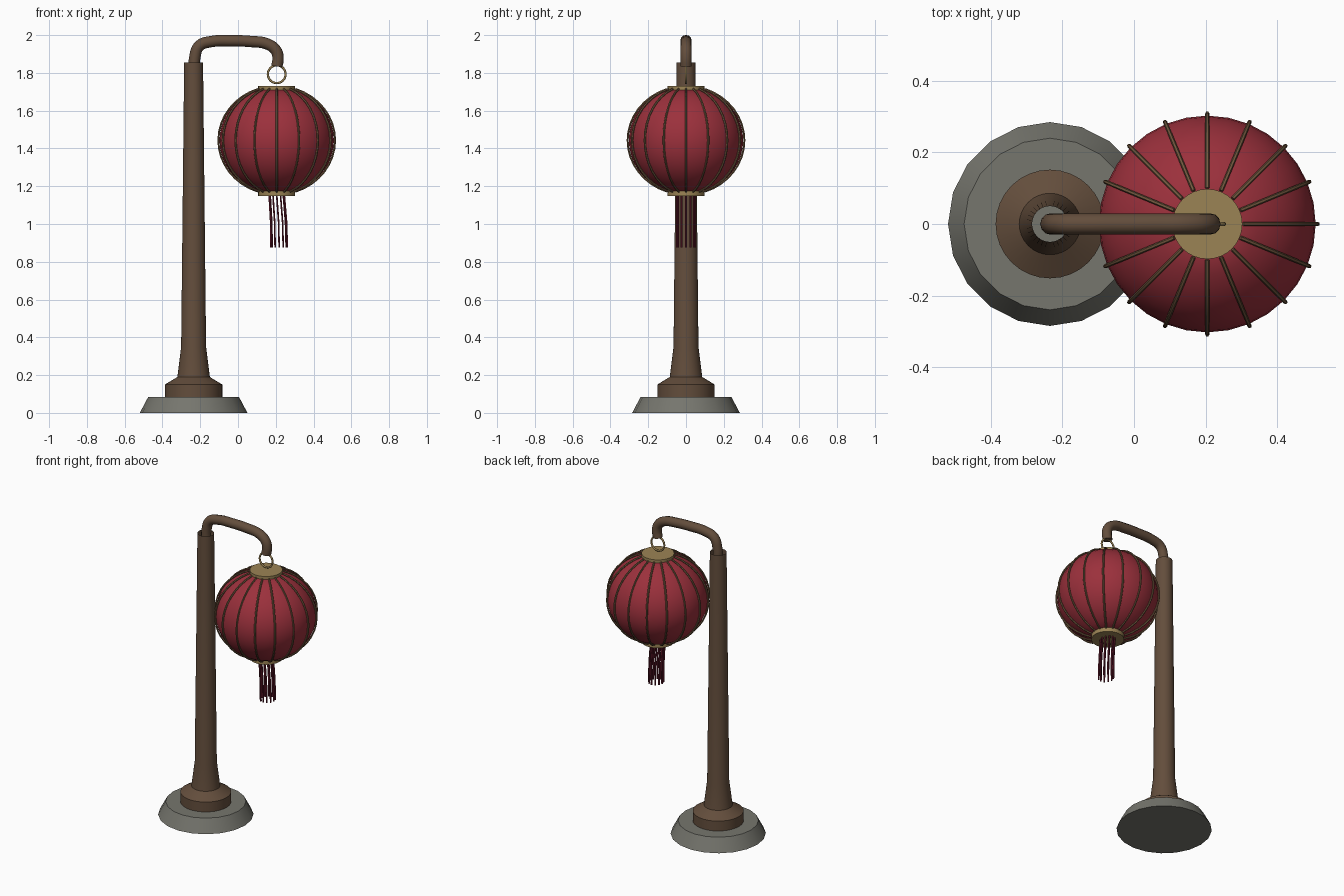
import bpy, math
from mathutils import Vector

if "Cube" in bpy.data.objects:
    bpy.data.objects.remove(bpy.data.objects["Cube"])

PX = -0.235   # post axis
LX = 0.205    # lantern axis
TAU = 2 * math.pi


def material(name, rgb):
    m = bpy.data.materials.new(name)
    m.diffuse_color = (*rgb, 1)
    m.use_nodes = True
    m.node_tree.nodes["Principled BSDF"].inputs["Base Color"].default_value = m.diffuse_color
    return m


WOOD = material("brown_wood", (0.125, 0.075, 0.045))
STONE = material("grey_stone", (0.18, 0.18, 0.155))
RED = material("red_paper", (0.33, 0.03, 0.045))
GOLD = material("gold_metal", (0.33, 0.23, 0.09))
RIB = material("bronze_rib", (0.17, 0.10, 0.05))
SILK = material("dark_red_silk", (0.15, 0.012, 0.03))


def finish(obj, mat, angle=35):
    obj.data.materials.append(mat)
    bpy.ops.object.select_all(action='DESELECT')
    obj.select_set(True)
    bpy.context.view_layer.objects.active = obj
    bpy.ops.object.shade_smooth_by_angle(angle=math.radians(angle))
    return obj


def lathe(name, x, profile, n, mat, caps=True, angle=35):
    """Revolve (radius, z) points, listed bottom to top, around a vertical axis."""
    verts = [(x + r * math.cos(TAU * i / n), r * math.sin(TAU * i / n), z)
             for r, z in profile for i in range(n)]
    faces = [(k * n + i, k * n + (i + 1) % n, (k + 1) * n + (i + 1) % n, (k + 1) * n + i)
             for k in range(len(profile) - 1) for i in range(n)]
    if caps:
        faces.append(tuple(reversed(range(n))))
        faces.append(tuple(range(len(verts) - n, len(verts))))
    mesh = bpy.data.meshes.new(name)
    mesh.from_pydata(verts, [], faces)
    obj = bpy.data.objects.new(name, mesh)
    bpy.context.collection.objects.link(obj)
    return finish(obj, mat, angle)


def tubes(name, paths, radius, mat, sides=2, smooth=False):
    """Sweep a round section along each path and turn the result into a mesh."""
    cu = bpy.data.curves.new(name, 'CURVE')
    cu.dimensions = '3D'
    cu.bevel_depth = radius
    cu.bevel_resolution = sides
    cu.use_fill_caps = True
    for pts in paths:
        if smooth:
            sp = cu.splines.new('BEZIER')
            sp.resolution_u = 5
            sp.bezier_points.add(len(pts) - 1)
            for bp, p in zip(sp.bezier_points, pts):
                bp.co = p
                bp.handle_left_type = bp.handle_right_type = 'AUTO'
        else:
            sp = cu.splines.new('POLY')
            sp.points.add(len(pts) - 1)
            for q, p in zip(sp.points, pts):
                q.co = (*p, 1)
    obj = bpy.data.objects.new(name, cu)
    bpy.context.collection.objects.link(obj)
    bpy.ops.object.select_all(action='DESELECT')
    obj.select_set(True)
    bpy.context.view_layer.objects.active = obj
    bpy.ops.object.convert(target='MESH')
    obj = bpy.context.view_layer.objects.active
    obj.data.materials.clear()
    return finish(obj, mat, 50)


# Stone foot and hollow, tapered wooden post
lathe("stone_base", PX, [(0.285, 0), (0.24, 0.085)], 20, STONE)
lathe("post", PX, [(0.152, 0.08), (0.152, 0.15), (0.086, 0.19), (0.066, 0.35),
                   (0.05, 1.855)], 32, WOOD, caps=False)

# Bent arm
arm = [(-0.232, 1.80), (-0.229, 1.88), (-0.205, 1.943), (-0.14, 1.966), (-0.04, 1.97),
       (0.07, 1.966), (0.155, 1.953), (0.2, 1.92), (0.212, 1.88), (0.206, 1.835)]
tubes("arm", [[(x, 0, z) for x, z in arm]], 0.03, WOOD, sides=4, smooth=True)

# Hanging ring
bpy.ops.mesh.primitive_torus_add(location=(LX, 0, 1.793), rotation=(math.pi / 2, 0, 0),
                                 major_radius=0.047, minor_radius=0.006,
                                 major_segments=24, minor_segments=8)
ring = bpy.context.object
ring.name = "hanging_ring"
finish(ring, GOLD, 60)


# Lantern body and ribs share one elliptical outline
def outline(rx, rz, steps):
    a = math.radians(71)
    return [(rx * math.cos(t), 1.443 + rz * math.sin(t))
            for t in (-a + 2 * a * k / steps for k in range(steps + 1))]


lathe("lantern_body", LX, outline(0.303, 0.283, 16), 32, RED, angle=60)
ribs = [[(LX + r * math.cos(TAU * i / 16), r * math.sin(TAU * i / 16), z)
         for r, z in outline(0.309, 0.287, 16)] for i in range(16)]
tubes("lantern_ribs", ribs, 0.006, RIB, sides=1)

# Caps
lathe("top_cap", LX, [(0.098, 1.69), (0.098, 1.73)], 32, GOLD)
lathe("bottom_cap", LX, [(0.098, 1.148), (0.098, 1.19)], 32, GOLD)

# Tassel strands, swaying slightly sideways
strands = []
for i in range(12):
    c, s = math.cos(TAU * i / 12), math.sin(TAU * i / 12)
    strands.append([(LX + 0.04 * c, 0.048 * s, 1.155),
                    (LX + 0.01 + 0.042 * c, 0.048 * s, 1.01),
                    (LX + 0.013 + 0.043 * c, 0.048 * s, 0.876)])
tubes("tassel", strands, 0.005, SILK, sides=1)
